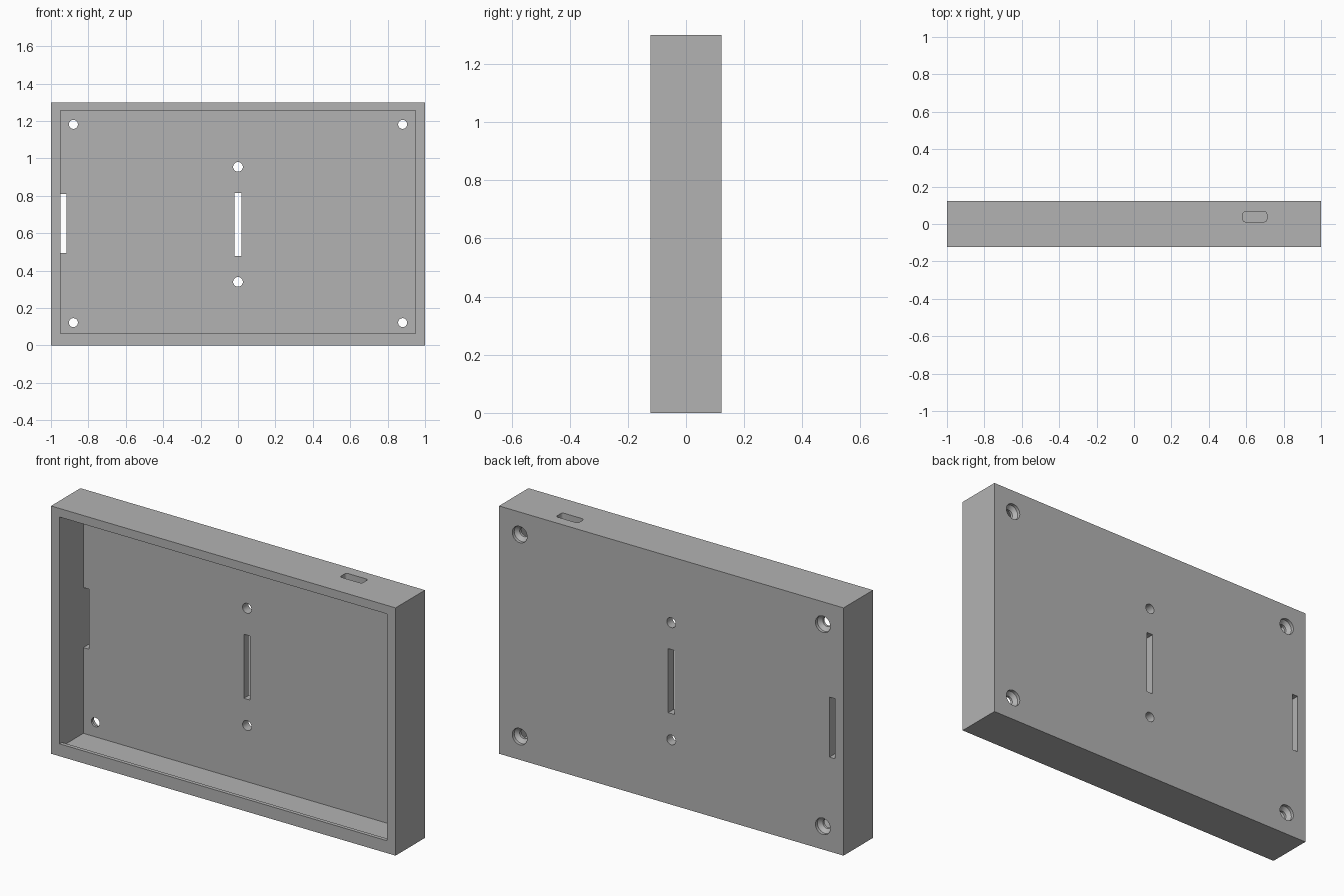
import bpy, bmesh, math
from mathutils import Matrix, Vector

old = bpy.data.objects.get("Cube")
if old:
    bpy.data.objects.remove(old, do_unlink=True)

# Overall sizes
HALF_Y, HEIGHT = 0.122, 1.3
FLOOR_Y = 0.075            # inner face of the back panel
OUT = 0.2                  # cutters reach past the shell

grey = bpy.data.materials.new("plain_grey")
grey.use_nodes = True
colour = (0.45, 0.45, 0.45, 1)
grey.diffuse_color = colour
grey.node_tree.nodes["Principled BSDF"].inputs["Base Color"].default_value = colour


def make(name, bm):
    bmesh.ops.recalc_face_normals(bm, faces=bm.faces[:])
    mesh = bpy.data.meshes.new(name)
    bm.to_mesh(mesh)
    bm.free()
    mesh.materials.append(grey)
    obj = bpy.data.objects.new(name, mesh)
    bpy.context.collection.objects.link(obj)
    return obj


def box(name, lo, hi):
    lo, hi = Vector(lo), Vector(hi)
    bm = bmesh.new()
    bmesh.ops.create_cube(bm, size=1, matrix=Matrix.Translation((lo + hi) / 2)
                          @ Matrix.Diagonal((hi - lo).to_4d()))
    return make(name, bm)


def prism(name, points, offset):
    bm = bmesh.new()
    face = bm.faces.new([bm.verts.new(p) for p in points])
    ext = bmesh.ops.extrude_face_region(bm, geom=[face])
    verts = [g for g in ext["geom"] if isinstance(g, bmesh.types.BMVert)]
    bmesh.ops.translate(bm, verts=verts, vec=offset)
    return make(name, bm)


def lathe(name, x, z, profile, sides=32):
    """Turned cutter along y; profile is a list of (radius, y)."""
    bm = bmesh.new()
    rings = []
    for r, y in profile:
        angles = [math.tau * i / sides for i in range(sides)]
        rings.append([bm.verts.new((x + r * math.cos(a), y, z + r * math.sin(a)))
                      for a in angles])
    for a, b in zip(rings, rings[1:]):
        for i in range(sides):
            j = (i + 1) % sides
            bm.faces.new((a[i], a[j], b[j], b[i]))
    bm.faces.new(rings[0])
    bm.faces.new(rings[-1])
    return make(name, bm)


# Shell
case = box("case", (-1, -HALF_Y, 0), (1, HALF_Y, HEIGHT))
cutters = []

# Tray hollow, leaving a small retaining lip along the bottom of the opening
section = [(-OUT, 0.065), (-0.102, 0.065), (-0.102, 0.045),
           (FLOOR_Y, 0.045), (FLOOR_Y, 1.255), (-OUT, 1.255)]
cutters.append(prism("hollow_cutter", [(-0.95, y, z) for y, z in section], (1.9, 0, 0)))

# Slots through the back panel
cutters.append(box("side_slot_cutter", (-0.95, 0.04, 0.495), (-0.918, OUT, 0.81)))
cutters.append(box("centre_slot_cutter", (-0.018, 0.04, 0.478), (0.018, OUT, 0.814)))

# Round holes above and below the centre slot
for z in (0.34, 0.955):
    cutters.append(lathe("centre_hole_cutter", 0, z, [(0.026, 0.04), (0.026, OUT)]))

# Screw holes with recessed seats on the back
for x in (-0.88, 0.88):
    for z in (0.122, 1.182):
        cutters.append(lathe("screw_hole_cutter", x, z,
                             [(0.024, 0.04), (0.024, 0.088), (0.043, 0.106), (0.043, OUT)]))

# Rounded port in the top wall
port, r = [], 0.012
for cx, cy, start in ((0.698, 0.053, 0), (0.594, 0.053, 1), (0.594, 0.024, 2), (0.698, 0.024, 3)):
    for k in range(5):
        a = (start + k / 4) * math.pi / 2
        port.append((cx + r * math.cos(a), cy + r * math.sin(a), 1.2))
cutters.append(prism("port_cutter", port, (0, 0, OUT)))

# Apply the cuts
bpy.ops.object.select_all(action='DESELECT')
bpy.context.view_layer.objects.active = case
case.select_set(True)
for cutter in cutters:
    cutter.hide_render = True
    mod = case.modifiers.new("cut", 'BOOLEAN')
    mod.operation, mod.solver, mod.object = 'DIFFERENCE', 'EXACT', cutter
    bpy.ops.object.modifier_apply(modifier=mod.name)
    bpy.data.objects.remove(cutter, do_unlink=True)
bpy.ops.object.shade_smooth_by_angle(angle=math.radians(30))
